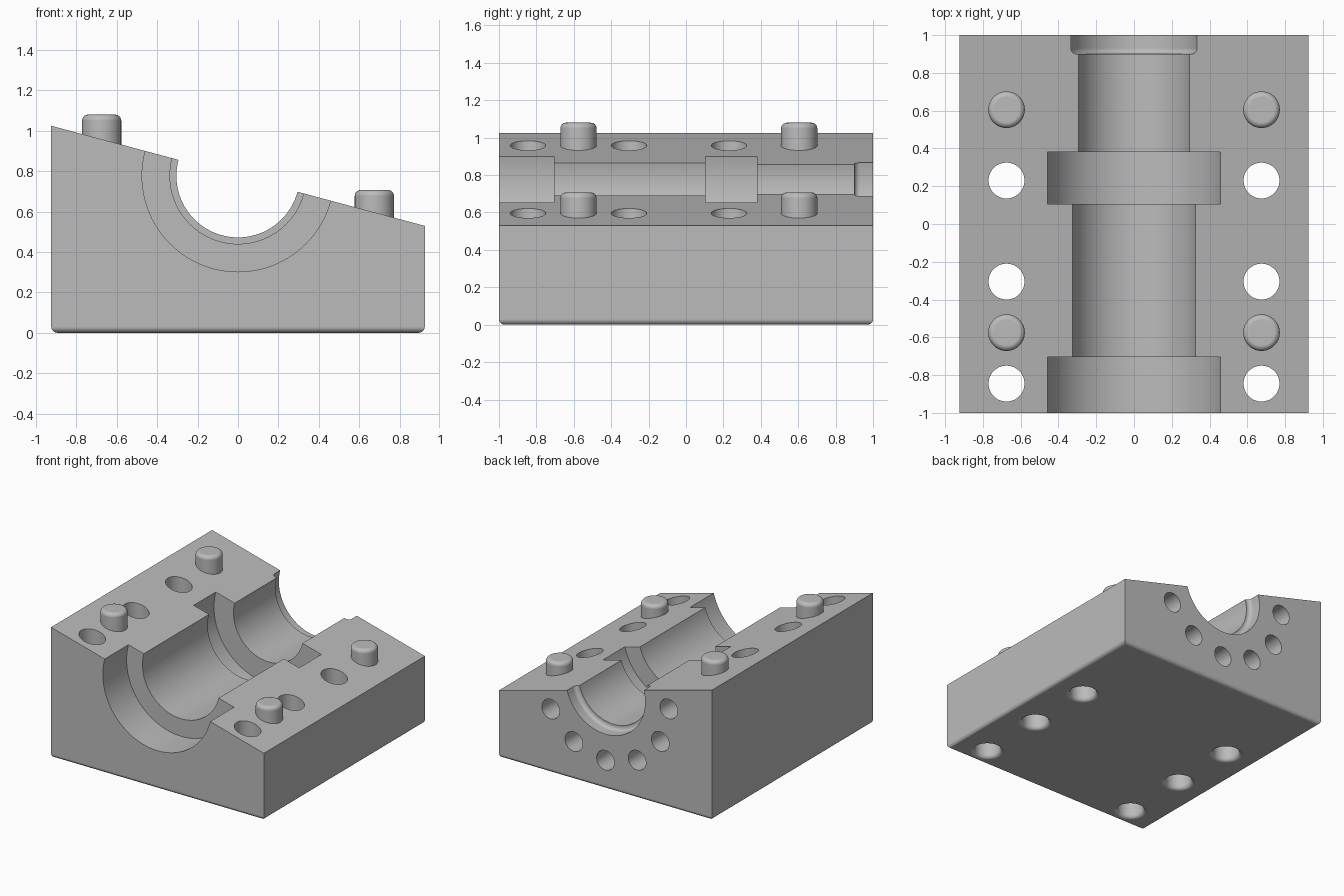
import bpy, bmesh
from math import pi, sin, cos, tan, radians
from mathutils import Matrix

cube = bpy.data.objects.get("Cube")
if cube:
    bpy.data.objects.remove(cube, do_unlink=True)

HALF_X, HALF_Y = 0.925, 1.0
AXIS_Z = 0.777                      # bore axis height, on the sloped top
SLOPE = tan(radians(15))
FILLET = 0.03
COLUMN_X = 0.675                    # bolt and pin rows

grey = bpy.data.materials.new("machined_grey")
grey.use_nodes = True
grey.diffuse_color = (0.5, 0.5, 0.5, 1)
grey.node_tree.nodes["Principled BSDF"].inputs["Base Color"].default_value = (0.5, 0.5, 0.5, 1)


def top_z(x):
    return AXIS_Z - x * SLOPE


def make_object(name, bm):
    bmesh.ops.recalc_face_normals(bm, faces=bm.faces[:])
    mesh = bpy.data.meshes.new(name)
    bm.to_mesh(mesh)
    bm.free()
    mesh.materials.append(grey)
    obj = bpy.data.objects.new(name, mesh)
    bpy.context.collection.objects.link(obj)
    return obj


def lathe(bm, profile, matrix, sides=48):
    """Revolve (radius, height) points about local z and cap both ends."""
    rings = []
    for r, h in profile:
        rings.append([bm.verts.new(matrix @ Matrix.Rotation(2 * pi * i / sides, 4, 'Z')
                                   @ Matrix.Translation((r, 0, h)).translation)
                      for i in range(sides)])
    for low, high in zip(rings, rings[1:]):
        for i in range(sides):
            j = (i + 1) % sides
            bm.faces.new((low[i], low[j], high[j], high[i]))
    bm.faces.new(rings[0][::-1])
    bm.faces.new(rings[-1])


def arc(r, h, start, end, steps=6):
    """Fillet points round a centre at radius r, height h."""
    angles = [radians(start + (end - start) * i / steps) for i in range(steps + 1)]
    return [(r + FILLET * cos(a), h + FILLET * sin(a)) for a in angles]


def finish(obj):
    bpy.ops.object.select_all(action='DESELECT')
    obj.select_set(True)
    bpy.context.view_layer.objects.active = obj
    bpy.ops.object.shade_smooth_by_angle(angle=radians(30))
    mod = obj.modifiers.new("even_normals", 'WEIGHTED_NORMAL')
    mod.keep_sharp = True


# Wedge block with rounded bottom edges
bm = bmesh.new()
section = [(-HALF_X, 0), (HALF_X, 0), (HALF_X, top_z(HALF_X)), (-HALF_X, top_z(-HALF_X))]
front = bm.faces.new([bm.verts.new((x, -HALF_Y, z)) for x, z in section])
extruded = bmesh.ops.extrude_face_region(bm, geom=[front], use_keep_orig=True)["geom"]
bmesh.ops.translate(bm, vec=(0, 2 * HALF_Y, 0),
                    verts=[v for v in extruded if isinstance(v, bmesh.types.BMVert)])
bmesh.ops.recalc_face_normals(bm, faces=bm.faces[:])
bottom = [e for e in bm.edges if all(v.co.z < 0.001 for v in e.verts)]
bmesh.ops.bevel(bm, geom=bottom, offset=FILLET, segments=5, profile=0.5, affect='EDGES')
block = make_object("bearing_block", bm)

# Cutter: stepped bore along y with a filleted rear recess
bm = bmesh.new()
along_y = Matrix.Translation((0, 0, AXIS_Z)) @ Matrix.Rotation(-pi / 2, 4, 'X')
WIDE, MIDDLE, NARROW, REAR = 0.475, 0.337, 0.305, 0.345
bore = [(WIDE, -1.1), (WIDE, -0.705), (MIDDLE, -0.705), (MIDDLE, 0.105),
        (WIDE, 0.105), (WIDE, 0.38), (NARROW, 0.38), (NARROW, 0.9)]
bore += arc(REAR - FILLET, 0.9 + FILLET, -90, 0) + [(REAR, 1.1)]
lathe(bm, bore, along_y, 96)

# Cutter: vertical bolt holes with rounded lower rims
BOLT = 0.095
bolt = [(BOLT + FILLET, -0.1)] + arc(BOLT + FILLET, FILLET, 270, 180) + [(BOLT, 1.3)]
for x in (-COLUMN_X, COLUMN_X):
    for y in (0.23, -0.305, -0.845):
        lathe(bm, bolt, Matrix.Translation((x, y, 0)))

# Cutter: blind holes in an arc round the rear of the bore
for step in range(6):
    a = radians(180 + 30 * step)
    place = Matrix.Translation((0.55 * cos(a), 0, 0.55 * sin(a))) @ along_y
    lathe(bm, [(0.077, 0.75), (0.077, 1.1)], place, 32)
cutter = make_object("hole_cutter", bm)
cutter.hide_render = True

# Cut the block
cut = block.modifiers.new("holes", 'BOOLEAN')
cut.operation = 'DIFFERENCE'
cut.solver = 'EXACT'
cut.object = cutter
bpy.context.view_layer.objects.active = block
bpy.ops.object.modifier_apply(modifier=cut.name)
bpy.data.objects.remove(cutter, do_unlink=True)
finish(block)

# Locating pins with rounded tops
PIN = 0.097
for side, x, top in (("right", -COLUMN_X, 1.08), ("left", COLUMN_X, 0.707)):
    for end, y in (("front", -0.575), ("rear", 0.605)):
        bm = bmesh.new()
        pin = [(PIN, top_z(x) - 0.06)] + arc(PIN - FILLET, top - FILLET, 0, 90)
        lathe(bm, pin, Matrix.Translation((x, y, 0)))
        finish(make_object(f"{end}_{side}_pin", bm))
